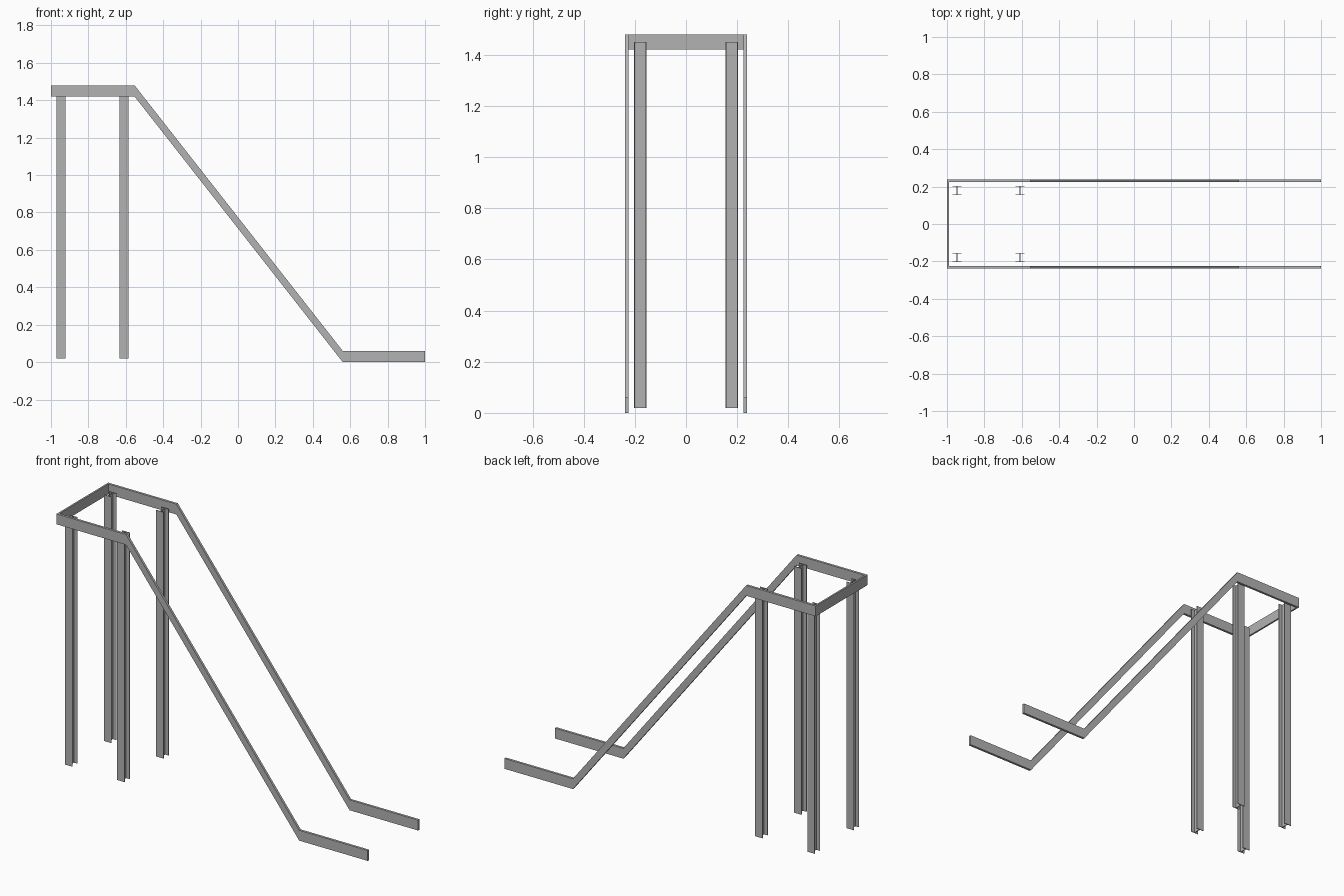
import bpy
import bmesh

cube = bpy.data.objects.get("Cube")
if cube:
    bpy.data.objects.remove(cube, do_unlink=True)

# Single painted-steel colour
STEEL = (0.45, 0.45, 0.45, 1)
steel = bpy.data.materials.new("grey_steel")
steel.use_nodes = True
steel.diffuse_color = STEEL
steel.node_tree.nodes["Principled BSDF"].inputs["Base Color"].default_value = STEEL


def extrude_profile(name, points, vector):
    """Make a closed solid from a planar outline pushed along a vector."""
    bm = bmesh.new()
    face = bm.faces.new([bm.verts.new(p) for p in points])
    moved = bmesh.ops.extrude_face_region(bm, geom=[face], use_keep_orig=True)
    verts = [v for v in moved["geom"] if isinstance(v, bmesh.types.BMVert)]
    bmesh.ops.translate(bm, verts=verts, vec=vector)
    bmesh.ops.recalc_face_normals(bm, faces=bm.faces[:])
    mesh = bpy.data.meshes.new(name)
    bm.to_mesh(mesh)
    bm.free()
    mesh.materials.append(steel)
    obj = bpy.data.objects.new(name, mesh)
    bpy.context.collection.objects.link(obj)
    return obj


# Stair stringers: flat at the platform, sloping down, flat at the foot
DEPTH, THICK, OUTER = 0.06, 0.014, 0.238
TOP = 1.48
upper_edge = [(-1, TOP), (-0.553, TOP), (0.56, DEPTH), (1, DEPTH)]
outline = upper_edge + [(x, z - DEPTH) for x, z in reversed(upper_edge)]
for side, y in (("left", OUTER - THICK), ("right", -OUTER)):
    extrude_profile(f"stringer_{side}", [(x, y, z) for x, z in outline], (0, THICK, 0))

# Cross beam closing the platform end
inner = OUTER - THICK
extrude_profile(
    "platform_end_beam",
    [(-1, -inner, TOP - DEPTH), (-0.99, -inner, TOP - DEPTH),
     (-0.99, -inner, TOP), (-1, -inner, TOP)],
    (0, 2 * inner, 0),
)

# I-section legs: flanges face front and back, web between them
HALF_W, HALF_D, FLANGE, WEB = 0.024, 0.025, 0.004, 0.002
LEG_BOTTOM, LEG_TOP = 0.02, 1.45
half = [(WEB, HALF_D - FLANGE), (HALF_W, HALF_D - FLANGE), (HALF_W, HALF_D)]
section = half + [(-x, y) for x, y in reversed(half)]
section += [(-x, -y) for x, y in half] + [(x, -y) for x, y in reversed(half)]
for end, cx in (("outer", -0.946), ("inner", -0.61)):
    for side, cy in (("left", 0.179), ("right", -0.179)):
        extrude_profile(
            f"leg_{end}_{side}",
            [(cx + x, cy + y, LEG_BOTTOM) for x, y in section],
            (0, 0, LEG_TOP - LEG_BOTTOM),
        )
